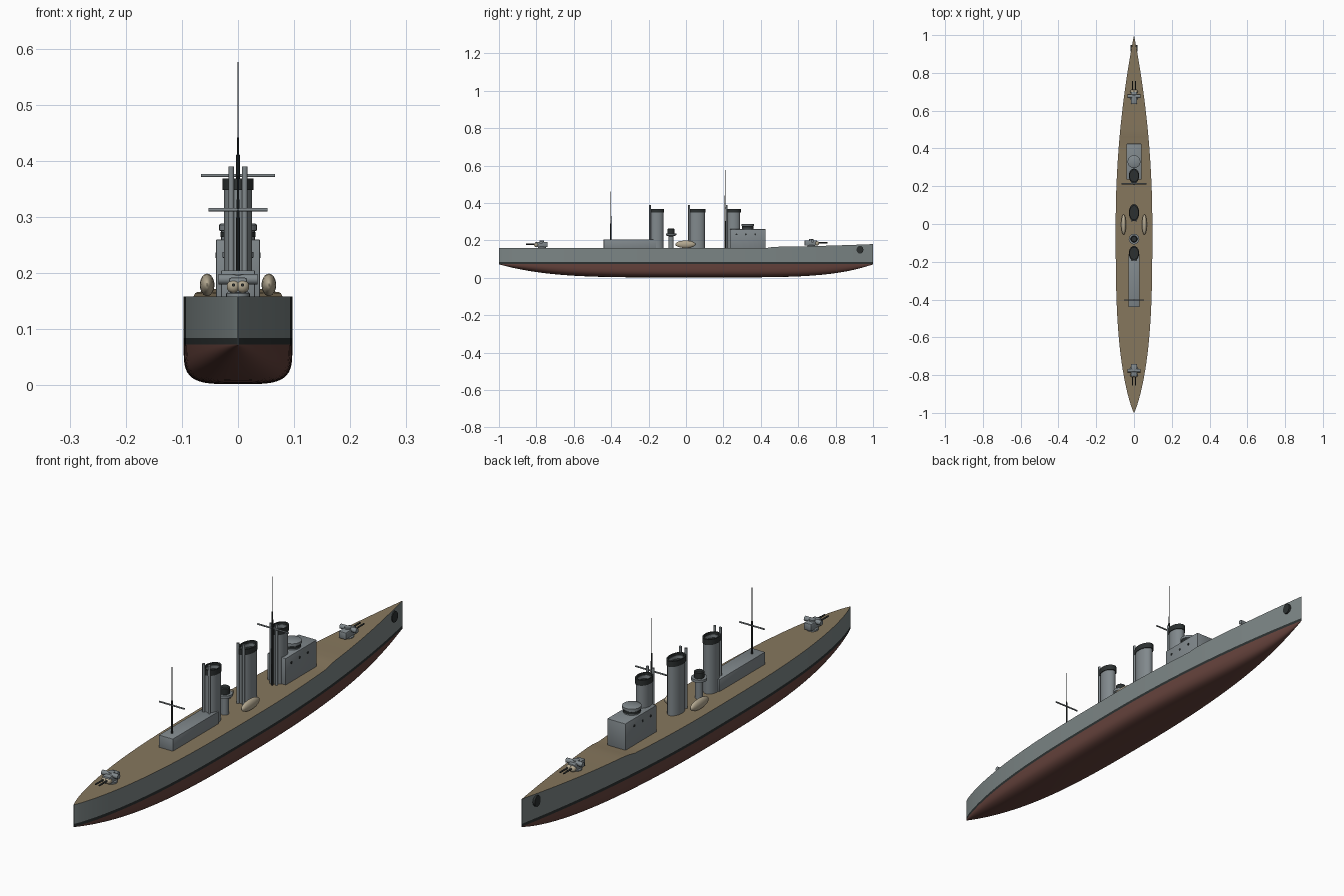
import bpy, bmesh, math
from mathutils import Matrix

if "Cube" in bpy.data.objects:
    bpy.data.objects.remove(bpy.data.objects["Cube"])


def mat(name, c):
    m = bpy.data.materials.new(name)
    m.diffuse_color = (*c, 1)
    m.use_nodes = True
    m.node_tree.nodes["Principled BSDF"].inputs["Base Color"].default_value = m.diffuse_color
    return m


RED = mat("bottom_red", (0.13, 0.055, 0.045))
BLACK = mat("black", (0.025, 0.03, 0.03))
HULL = mat("hull_grey", (0.20, 0.235, 0.235))
GREY = mat("upper_grey", (0.22, 0.25, 0.265))
WOOD = mat("deck_wood", (0.24, 0.185, 0.11))
BEIGE = mat("canvas", (0.45, 0.39, 0.28))


def finish(name, bm, mats, angle=35):
    bmesh.ops.recalc_face_normals(bm, faces=bm.faces)
    me = bpy.data.meshes.new(name)
    bm.to_mesh(me)
    bm.free()
    ob = bpy.data.objects.new(name, me)
    bpy.context.collection.objects.link(ob)
    for m in mats:
        me.materials.append(m)
    bpy.ops.object.select_all(action='DESELECT')
    ob.select_set(True)
    bpy.context.view_layer.objects.active = ob
    bpy.ops.object.shade_smooth_by_angle(angle=math.radians(angle))
    return ob


def lathe(name, prof, loc, m, sx=1, sy=1, sides=24, axis='Z'):
    """Turned part; profile of (radius, height), optionally elliptical or laid on x / y."""
    bm = bmesh.new()
    rings = []
    for r, z in prof:
        rings.append([bm.verts.new((r * sx * math.cos(2 * math.pi * i / sides),
                                    r * sy * math.sin(2 * math.pi * i / sides), z))
                      for i in range(sides)])
    for a, b in zip(rings, rings[1:]):
        for i in range(sides):
            j = (i + 1) % sides
            bm.faces.new((a[i], a[j], b[j], b[i]))
    bm.faces.new(rings[0])
    bm.faces.new(rings[-1])
    rot = {'Z': Matrix(), 'X': Matrix.Rotation(math.pi / 2, 4, 'Y'),
           'Y': Matrix.Rotation(-math.pi / 2, 4, 'X')}[axis]
    bm.transform(Matrix.Translation(loc) @ rot)
    return finish(name, bm, [m])


def rod(name, r, length, loc, axis, m, sides=12):
    return lathe(name, [(r, -length / 2), (r, length / 2)], loc, m, sides=sides, axis=axis)


def box(name, x, y0, y1, z0, z1, m, bevel=0.002):
    bm = bmesh.new()
    bmesh.ops.create_cube(bm, size=1, matrix=Matrix.Translation((0, (y0 + y1) / 2, (z0 + z1) / 2))
                          @ Matrix.Diagonal((2 * x, y1 - y0, z1 - z0, 1)))
    bmesh.ops.bevel(bm, geom=bm.edges[:], offset=bevel, segments=2, affect='EDGES', profile=0.5)
    return finish(name, bm, [m])


def ellipsoid(name, r, loc, m):
    bm = bmesh.new()
    bmesh.ops.create_uvsphere(bm, u_segments=20, v_segments=12, radius=1,
                              matrix=Matrix.Translation(loc) @ Matrix.Diagonal((*r, 1)))
    return finish(name, bm, [m], 60)


# Hull lines
def beam(y):
    t = abs(y)
    b = (1 - t ** 2) if y > 0 else max(0, 1 - t ** 3.2) ** 0.85
    return max(0.097 * b, 0.0008)


def deck_z(y):
    s = min(max((y - 0.42) / 0.06, 0), 1)
    return 0.158 + 0.008 * s * s * (3 - 2 * s) + 0.014 * max(0, (y - 0.48) / 0.52) ** 1.5


def section(y):
    b, t = beam(y), abs(y)
    zk = 0.002 + 0.070 * t ** (5 if y > 0 else 4)
    n = 4 - 2 * t * t
    zt = 0.073
    half = []
    for i in range(13):
        a = math.pi / 2 * i / 12
        half.append((b * math.sin(a) ** (2 / n),
                     zt - (zt - zk) * max(0, math.cos(a)) ** (2 / n)))
    return half + [(b, 0.084), (b, deck_z(y))]


# Hull: lofted sections with bottom, boot stripe, side and deck colours
bm = bmesh.new()
N = 72
rows = []
for k in range(N + 1):
    y = -math.cos(math.pi * k / N)
    h = section(y)
    pts = [(-x, z) for x, z in reversed(h)] + h[1:]
    pts[14] = (0, h[0][1])
    rows.append([bm.verts.new((x, y, z)) for x, z in pts])
P = len(rows[0])
for a, b in zip(rows, rows[1:]):
    for i in range(P - 1):
        f = bm.faces.new((a[i], a[i + 1], b[i + 1], b[i]))
        d = min(i, P - 2 - i)
        f.material_index = 2 if d == 0 else 1 if d == 1 else 0
    f = bm.faces.new((a[0], b[0], b[-1], a[-1]))
    f.material_index = 3
for r in (rows[0], rows[-1]):
    bm.faces.new(r).material_index = 2
finish("hull", bm, [RED, BLACK, HULL, WOOD], 40)

# Hawse fittings at the bow
lathe("hawse_pipe", [(1, -0.019), (1, 0.019)], (0, 0.93, 0.15), BLACK, 0.021, 0.018, axis='X')

# Deckhouses and bridge
box("aft_deckhouse", 0.03, -0.44, -0.16, 0.15, 0.205, GREY)
box("bridge_house", 0.039, 0.235, 0.425, 0.15, 0.26, GREY)
lathe("bridge_top", [(0.030, 0.255), (0.030, 0.275), (0.034, 0.276), (0.034, 0.286), (0.031, 0.288)],
      (0, 0.33, 0), GREY)
lathe("bridge_window_band", [(0.0315, 0.264), (0.0315, 0.273)], (0, 0.33, 0), BLACK)
for s in (-1, 1):
    for y in (0.27, 0.32, 0.37):
        rod("bridge_porthole", 0.005, 0.003, (s * 0.039, y, 0.232), 'X', BLACK)

# Funnels: open elliptical tubes with black caps and paired steam pipes
for y, ry in ((-0.155, 0.035), (0.06, 0.041), (0.255, 0.035)):
    lathe("funnel", [(1, 0.15), (1, 0.36), (0.85, 0.36), (0.85, 0.33)], (0, y, 0), GREY, 0.025, ry, 32)
    lathe("funnel_cap", [(1.0, 0.348), (1.1, 0.348), (1.1, 0.369), (0.9, 0.369), (0.9, 0.345)],
          (0, y, 0), BLACK, 0.025, ry, 32)
    for x in (-0.012, 0.012):
        rod("steam_pipe", 0.005, 0.24, (x, y - ry - 0.002, 0.27), 'Z', GREY)

# Searchlight tower
lathe("searchlight_tower", [(0.014, 0.15), (0.014, 0.222), (0.028, 0.228), (0.028, 0.238),
                            (0.016, 0.238), (0.016, 0.244)], (0, -0.08, 0), GREY)
lathe("searchlight", [(0.018, 0.238), (0.018, 0.26), (0.014, 0.263)], (0, -0.08, 0), BLACK)

# Ship's boats
for s in (-1, 1):
    ellipsoid("boat", (0.013, 0.054, 0.02), (s * 0.055, -0.003, 0.179), BEIGE)

# Masts and yards
lathe("fore_mast", [(0.004, 0.15), (0.0035, 0.41), (0.002, 0.412), (0.002, 0.44), (0.001, 0.442),
                    (0.001, 0.576)], (0, 0.209, 0), BLACK, sides=10)
rod("fore_yard", 0.003, 0.132, (0, 0.213, 0.374), 'X', GREY)
lathe("aft_mast", [(0.0035, 0.20), (0.003, 0.33), (0.0015, 0.332), (0.001, 0.46)],
      (0, -0.402, 0), BLACK, sides=10)
rod("aft_yard", 0.003, 0.106, (0, -0.402, 0.313), 'X', GREY)

# Twin gun mounts at bow and stern
for y, z, d in ((0.67, 0.166, 1), (-0.77, 0.158, -1)):
    lathe("gun_base", [(0.021, z - 0.008), (0.021, z + 0.006), (0.017, z + 0.01)], (0, y, 0), GREY)
    box("gun_house", 0.016, y - 0.036, y + 0.03, z + 0.006, z + 0.034, GREY, 0.004)
    rod("rangefinder", 0.009, 0.07, (0, y + d * 0.006, z + 0.031), 'X', GREY, 16)
    rod("gun_roof", 0.012, 0.006, (0, y, z + 0.037), 'Z', GREY, 16)
    for x in (-0.008, 0.008):
        ellipsoid("gun_mantlet", (0.012, 0.012, 0.012), (x, y + d * 0.03, z + 0.018), BEIGE)
        rod("gun_barrel", 0.003, 0.06, (x, y + d * 0.056, z + 0.021), 'Y', BLACK)
